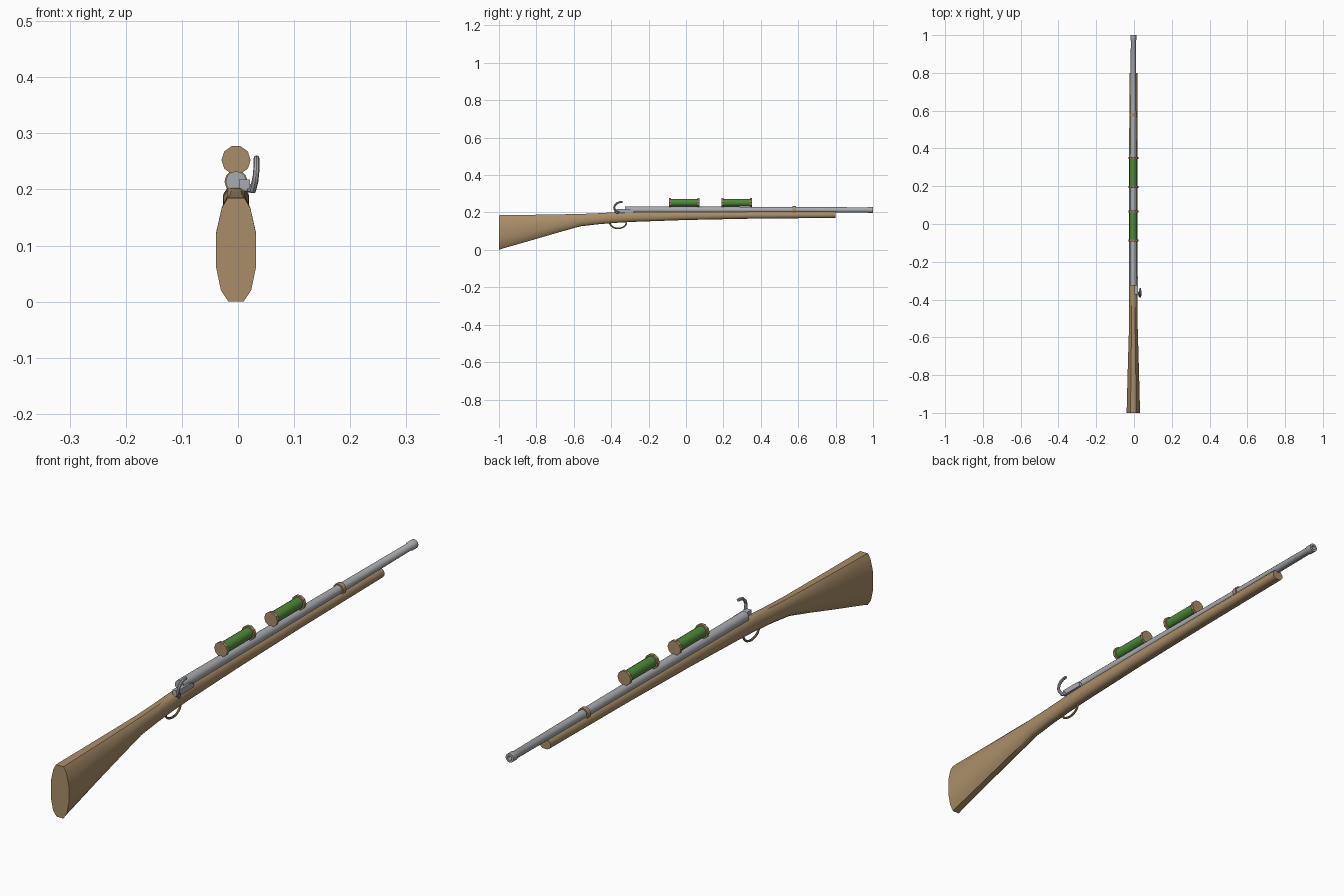
import bpy, bmesh, math
from mathutils import Vector

if "Cube" in bpy.data.objects:
    bpy.data.objects.remove(bpy.data.objects["Cube"])

CX = -0.0035          # centre line of the gun
BZ = 0.214            # barrel axis height


def material(name, rgb):
    m = bpy.data.materials.new(name)
    m.diffuse_color = (*rgb, 1)
    m.use_nodes = True
    m.node_tree.nodes["Principled BSDF"].inputs["Base Color"].default_value = m.diffuse_color
    return m


WOOD = material("wood", (0.40, 0.27, 0.14))
GREEN = material("green", (0.08, 0.25, 0.04))
STEEL = material("steel", (0.40, 0.41, 0.43))


def loft(name, rings, mat, angle=40, closed=False):
    """Skin a list of equal-length point rings; cap both ends unless closed."""
    bm = bmesh.new()
    vs = [[bm.verts.new(p) for p in r] for r in rings]
    n = len(vs[0])
    pairs = list(zip(vs, vs[1:])) + ([(vs[-1], vs[0])] if closed else [])
    for a, b in pairs:
        for i in range(n):
            j = (i + 1) % n
            bm.faces.new((a[i], a[j], b[j], b[i]))
    if not closed:
        bm.faces.new(vs[0])
        bm.faces.new(vs[-1])
    bmesh.ops.recalc_face_normals(bm, faces=bm.faces)
    me = bpy.data.meshes.new(name)
    bm.to_mesh(me)
    bm.free()
    me.materials.append(mat)
    ob = bpy.data.objects.new(name, me)
    bpy.context.collection.objects.link(ob)
    bpy.ops.object.select_all(action='DESELECT')
    bpy.context.view_layer.objects.active = ob
    ob.select_set(True)
    bpy.ops.object.shade_smooth_by_angle(angle=math.radians(angle))
    return ob


def turned(name, profile, z, mat, n=12, angle=40):
    """Turn (y, radius) pairs around the long axis."""
    rings = [[(CX + r * math.cos(2 * math.pi * i / n), y, z + r * math.sin(2 * math.pi * i / n))
              for i in range(n)] for y, r in profile]
    return loft(name, rings, mat, angle)


def tube(name, path, radii, mat, n=8):
    """Sweep a circle along a path, with one radius per point."""
    pts = [Vector(p) for p in path]
    rings = []
    for k, p in enumerate(pts):
        t = (pts[min(k + 1, len(pts) - 1)] - pts[max(k - 1, 0)]).normalized()
        u = (Vector((1, 0, 0)) - t * t.x).normalized()
        v = t.cross(u)
        rings.append([p + radii[k] * (u * math.cos(2 * math.pi * i / n) + v * math.sin(2 * math.pi * i / n))
                      for i in range(n)])
    return loft(name, rings, mat)


# Stock: one rounded section scaled along the length (y, bottom, top, half width)
half = [(0.38, 0), (0.76, 0.11), (1, 0.33), (1, 0.66), (0.72, 0.90), (0.42, 1)]
section = half + [(-x, z) for x, z in reversed(half)]
stations = [(-1.0, 0.0, 0.185, 0.0355), (-0.985, 0.006, 0.186, 0.0352),
            (-0.80, 0.059, 0.188, 0.0305), (-0.68, 0.094, 0.190, 0.027),
            (-0.565, 0.126, 0.192, 0.0235), (-0.47, 0.137, 0.196, 0.022),
            (-0.37, 0.145, 0.202, 0.022), (-0.28, 0.150, 0.205, 0.023),
            (0.0, 0.160, 0.206, 0.023), (0.35, 0.167, 0.206, 0.022),
            (0.80, 0.171, 0.206, 0.021)]
loft("stock", [[(CX + w * x, y, b + (t - b) * z) for x, z in section]
               for y, b, t, w in stations], WOOD)

# Barrel with flared muzzle and recessed bore
turned("barrel", [(-0.325, 0.0185), (0.10, 0.0175), (0.58, 0.0155), (0.97, 0.0135),
                  (0.975, 0.0160), (1.0, 0.0160), (1.0, 0.008), (0.95, 0.008)], BZ, STEEL)
turned("barrel_band", [(0.57, 0.0205), (0.587, 0.0205)], BZ, WOOD)

# Two sight tubes, each a green body with two end caps
for label, y0 in (("rear", -0.092), ("front", 0.190)):
    y1 = y0 + 0.164
    turned(label + "_sight_body", [(y0 + 0.005, 0.0205), (y1 - 0.005, 0.0205)], 0.2525, GREEN, 10)
    for end, y in (("rear", y0), ("front", y1 - 0.011)):
        turned(f"{label}_sight_{end}_cap", [(y, 0.026), (y + 0.011, 0.026)], 0.2525, WOOD, 10, 30)

# Bolt plate on the right of the receiver
plate = [(-0.372, 0.197), (-0.278, 0.197), (-0.278, 0.211), (-0.30, 0.218), (-0.372, 0.218)]
loft("bolt_plate", [[(x, y, z) for y, z in plate] for x in (0.002, 0.0215)], STEEL, 30)

# Curved bolt handle
tube("bolt_handle",
     [(0.016, -0.362, 0.203), (0.026, -0.370, 0.200), (0.030, -0.380, 0.213),
      (0.032, -0.384, 0.226), (0.033, -0.380, 0.239), (0.033, -0.369, 0.250),
      (0.033, -0.355, 0.255), (0.033, -0.340, 0.256)],
     [0.008, 0.0075, 0.006, 0.0055, 0.0055, 0.0055, 0.0055, 0.005], STEEL)

# Trigger guard: half loop under the stock
arc = [math.pi * (1 + i / 12) for i in range(13)]
tube("trigger_guard", [(CX, -0.363 + 0.045 * math.cos(a), 0.148 + 0.033 * math.sin(a)) for a in arc],
     [0.004] * 13, WOOD)
